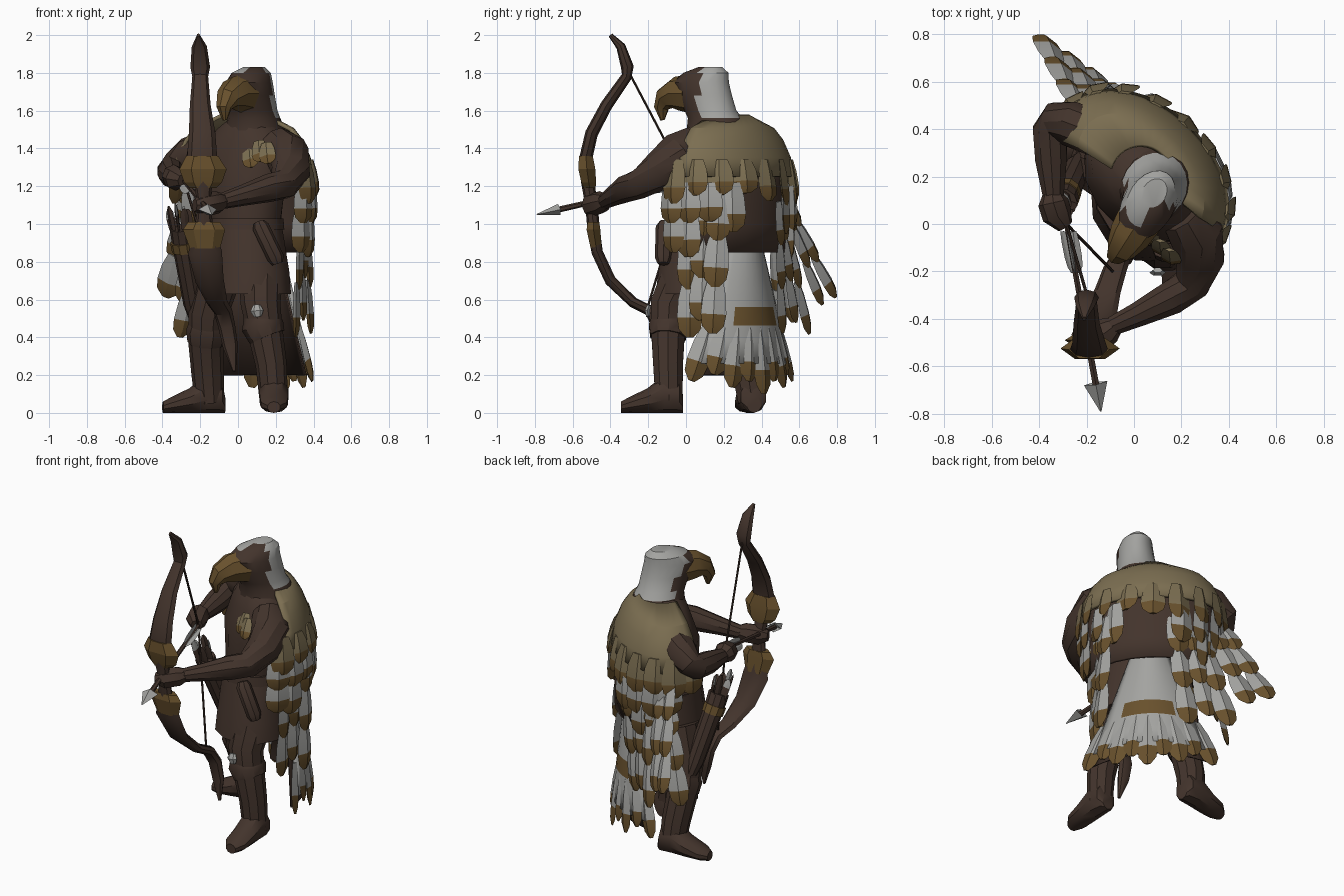
import bpy, bmesh, math, random
from mathutils import Vector as V

if "Cube" in bpy.data.objects:
    bpy.data.objects.remove(bpy.data.objects["Cube"])

random.seed(4)
X, Z = V((1, 0, 0)), V((0, 0, 1))
S = V((1, -1, 0)).normalized()       # archer's left
B = V((1, 1, 0)).normalized()        # archer's back
F = V((-.53, -.85, 0)).normalized()  # where the head looks
C = V((0.03, 0.2, 0))                # body axis
BROWN, GOLD, TAN, GREY, DARK = range(5)
MATS = []
for nm, c in (("leather_brown", (.056, .034, .025)), ("feather_gold", (.14, .082, .026)),
              ("mantle_tan", (.2, .157, .083)), ("feather_grey", (.37, .37, .355)),
              ("dark_brown", (.036, .022, .016))):
    MATS.append(bpy.data.materials.new(nm))
    MATS[-1].diffuse_color = (*c, 1)


def finish(bm, name, angle=25, thick=0):
    bmesh.ops.recalc_face_normals(bm, faces=bm.faces[:])
    me = bpy.data.meshes.new(name)
    bm.to_mesh(me)
    bm.free()
    for m in MATS:
        me.materials.append(m)
    me.shade_smooth()
    me.set_sharp_from_angle(angle=math.radians(angle))
    ob = bpy.data.objects.new(name, me)
    bpy.context.collection.objects.link(ob)
    if thick:
        mod = ob.modifiers.new("thickness", "SOLIDIFY")
        mod.thickness, mod.offset = thick, 0


def loft(name, rows, mat=BROWN, ref=Z, n=10, axis=None, rule=None, angle=35):
    """Elliptical rings (x, y, z, radius along ref, other radius) joined along a path."""
    bm, rings = bmesh.new(), []
    pts = [V(r[:3]) for r in rows]
    for i, r in enumerate(rows):
        t = axis or (pts[min(i + 1, len(pts) - 1)] - pts[max(i - 1, 0)]).normalized()
        a = (ref - t * ref.dot(t)).normalized()
        b = t.cross(a)
        rings.append([bm.verts.new(pts[i] + a * r[3] * math.cos(k * math.tau / n)
                                   + b * r[-1] * math.sin(k * math.tau / n)) for k in range(n)])
    for p, q in zip(rings, rings[1:]):
        for k in range(n):
            bm.faces.new((p[k], p[(k + 1) % n], q[(k + 1) % n], q[k]))
    bm.faces.new(rings[0])
    bm.faces.new(rings[-1])
    bmesh.ops.recalc_face_normals(bm, faces=bm.faces[:])
    for f in bm.faces:
        f.material_index = rule(f) if rule else mat
    finish(bm, name, angle)


def sheet(name, fn, us, vs, rule, thick):
    bm = bmesh.new()
    grid = [[bm.verts.new(fn(u, v)) for u in us] for v in vs]
    for r, (p, q) in enumerate(zip(grid, grid[1:])):
        for i in range(len(us) - 1):
            bm.faces.new((p[i], p[i + 1], q[i + 1], q[i])).material_index = rule(r, i)
    finish(bm, name, 25, thick)


def feather(bm, p, q, w, out, base=GREY, tip=GOLD):
    d = q - p
    side = d.cross(out).normalized()
    nrm = side.cross(d).normalized()
    rings = []
    for u, k in ((0, .6), (.3, .9), (.64, 1), (.86, .85), (1, .3)):
        c, h = p + d * u, w * k
        rings.append([bm.verts.new(c + o) for o in
                      (side * h, nrm * h * .35, -side * h, -nrm * h * .25)])
    for i, (a, b) in enumerate(zip(rings, rings[1:])):
        for k in range(4):
            f = bm.faces.new((a[k], a[(k + 1) % 4], b[(k + 1) % 4], b[k]))
            f.material_index = base if i < 2 else tip
    bm.faces.new(rings[0]).material_index = base
    bm.faces.new(rings[-1]).material_index = tip


# torso, skirt, belt and pouch
loft("torso", [(.04, .12, .92, .19, .17), (.04, .13, 1.1, .22, .18), (.03, .17, 1.3, .28, .2),
               (.04, .18, 1.43, .27, .17), (.06, .17, 1.51, .18, .15), (.07, .16, 1.57, .1, .1)],
     ref=S, n=14, axis=Z)
loft("skirt", [(.05, .07, .63, .25, .22), (.05, .075, .75, .24, .21), (.04, .11, 1.02, .2, .185)],
     ref=S, n=12, axis=Z)
loft("belt", [(.04, .11, .97, .22, .2), (.04, .11, 1.03, .215, .195)], BROWN, S, 12, Z)
loft("pouch", [(.11, -.11, 1.01, .03), (.12, -.115, .985, .045), (.2, -.12, .82, .045),
               (.21, -.12, .79, .03)], ref=X, n=8)

# legs, boots and knee plate
loft("left_leg", [(.12, 0, .76, .12), (.12, -.09, .57, .105), (.14, -.095, .45, .095),
                  (.175, -.095, .26, .083), (.19, -.09, .06, .075)], ref=X)
loft("right_leg", [(-.09, .2, .76, .12), (-.16, .23, .52, .105), (-.17, .28, .36, .092),
                   (-.16, .33, .2, .086), (-.15, .35, .06, .078)], ref=X)
loft("left_boot_cuff", [(.13, -.09, .5, .1), (.13, -.09, .46, .112), (.155, -.095, .4, .098)], ref=X)
loft("right_boot_cuff", [(-.16, .25, .47, .1), (-.165, .26, .43, .11), (-.17, .28, .37, .098)], ref=X)
for name, heel, d in (("left_boot", V((.19, -.015, 0)), V((0, -1, 0))),
                      ("right_boot", V((-.07, .36, 0)), V((-1, -.12, 0)).normalized())):
    rows = [(0, .045, .04), (.02, .085, .07), (.1, .1, .08), (.19, .065, .078), (.28, .043, .072), (.33, .03, .035)]
    loft(name, [(*(heel + d * s + Z * h), h, w) for s, h, w in rows], axis=d)
loft("knee_plate", [(.1, -.195, .57, .02, .012), (.1, -.205, .54, .035, .015), (.105, -.2, .51, .02, .012)],
     GREY, X, 6)

# arms and hands
loft("left_arm", [(.2, .04, 1.42, .1), (.26, -.04, 1.37, .12), (.28, -.14, 1.28, .105),
                  (.245, -.25, 1.21, .08), (.16, -.31, 1.19, .075), (.02, -.38, 1.15, .055),
                  (-.09, -.43, 1.12, .042)])
loft("left_hand", [(-.07, -.42, 1.125, .035), (-.11, -.45, 1.115, .06), (-.18, -.5, 1.1, .062),
                   (-.23, -.52, 1.1, .035)], n=8)
loft("right_arm", [(-.16, .38, 1.4, .1), (-.26, .42, 1.36, .1), (-.335, .44, 1.31, .075),
                   (-.355, .4, 1.28, .075), (-.35, .27, 1.26, .07), (-.34, .11, 1.24, .045)])
loft("right_hand", [(-.345, .13, 1.24, .04), (-.34, .09, 1.25, .065), (-.325, .04, 1.24, .065),
                    (-.29, -.01, 1.23, .035)], n=8)


# hood: brown collar and cheek stripe, grey back and crown; hooked beak
def hood_rule(f):
    c = f.calc_center_median() - V((.07, .11, 0))
    limit = -.015 if c.dot(V((.85, -.53, 0))) > .03 else .085
    return GREY if c.z > 1.57 and c.dot(F) < limit and not (c.dot(F) > 0 and c.z < 1.64) else BROWN


loft("hood", [(.09, .17, 1.48, .165, .17), (.085, .155, 1.56, .135, .15), (.08, .13, 1.6, .122, .145),
              (.07, .1, 1.68, .112, .155), (.06, .08, 1.75, .108, .16), (.07, .105, 1.8, .092, .13),
              (.085, .13, 1.832, .05, .065)], ref=F.cross(Z), n=20, axis=Z, rule=hood_rule)
loft("beak", [(.03, .03, 1.69, .098, .105), (-.02, -.05, 1.69, .088, .09), (-.055, -.105, 1.665, .066, .065),
              (-.075, -.13, 1.615, .042, .04), (-.07, -.125, 1.55, .012)], GOLD, F.cross(Z), 8)

# mantle over the shoulders, and brown lining below it
TAB = [(1.57, .13, .13), (1.5, .31, .2), (1.4, .4, .26), (1.2, .43, .3), (.5, .4, .3)]


def cape(deg, z, k=1.0):
    for (z0, a0, b0), (z1, a1, b1) in zip(TAB, TAB[1:]):
        if z >= z1:
            t = (z0 - z) / (z0 - z1)
            r = math.radians(deg)
            return C + (S * (a0 + (a1 - a0) * t) * math.sin(r)
                        + B * (b0 + (b1 - b0) * t) * math.cos(r)) * k + Z * z


sheet("mantle", cape, [-120 + 195 * i / 18 for i in range(19)], (1.57, 1.5, 1.44, 1.35, 1.25),
      lambda r, i: TAN, .02)
sheet("back_lining", lambda a, z: cape(a, z, .9), range(-80, 81, 16), (1.4, 1.2, 1.0, .85),
      lambda r, i: BROWN, .02)

# rows of feathers under the mantle, leaving a gap in the middle of the back
bm = bmesh.new()
for top, bottom, lo, hi, gap, k, base in ((1.34, 1.13, -110, 80, 0, 1.01, TAN), (1.22, .98, -85, 85, 28, .98, GREY),
                                          (1.08, .84, -70, 85, 52, .95, GREY)):
    for i in range(10):
        ang = lo + (hi - lo) * i / 9
        if abs(ang) >= gap:
            feather(bm, cape(ang, top, k), cape(ang, bottom + random.uniform(-.04, .04), k + .02),
                    .075, cape(ang, top) - C - Z * top, base)
finish(bm, "mantle_feathers")


# hanging columns of overlapping feathers on both sides
def columns(name, t0, t1, b0, b1, count, w, out, sag=0.0):
    bm = bmesh.new()
    for j in range(count):
        t = j / (count - 1)
        p, q = V(t0).lerp(V(t1), t), V(b0).lerp(V(b1), t)
        q.z += (.08 if j % 2 else 0) - sag * math.sin(math.pi * t)
        for s in range(3):
            feather(bm, p.lerp(q, max(0, (s - .15) / 3)), p.lerp(q, (s + 1) / 3) + out * .015, w, out)
    finish(bm, name)


columns("left_drape", (.34, .02, 1.16), (.36, .18, 1.16), (.29, .02, .4), (.37, .14, .42), 3, .068, X)
columns("right_drape", (.1, .49, 1.12), (-.24, .5, 1.18), (.0, .5, .42), (-.39, .78, .61), 5, .068,
        V((.4, 1, .2)).normalized(), .1)
columns("right_inner_drape", (-.18, .46, 1.05), (-.1, .5, 1.05), (-.3, .48, .4), (-.16, .55, .4), 2,
        .06, V((-.6, 1, 0)).normalized())


# flared tail panel with a gold band, brown lining and pointed feather hem
def panel(u, z):
    t = (1.05 - z) / .85
    return C + S * u * (.06 + .29 * t) + B * (.2 + .09 * t - .14 * u * u * (.3 + .7 * t)) + Z * z


us = [-1 + i / 5 for i in range(11)]
sheet("tail_panel", panel, us, (1.05, .9, .75, .65, .56, .46, .38, .26),
      lambda r, i: GOLD if r == 4 and 2 <= i <= 7 else GREY, .025)
sheet("tail_lining", lambda u, z: panel(u, z) - B * .035, us, (1.05, .65, .2), lambda r, i: BROWN, .01)
bm = bmesh.new()
for i in range(9):
    u = -1 + i / 4
    feather(bm, panel(u, .45), panel(u * 1.05, .1 + .05 * (i % 2) + .07 * abs(u)), .062, B + S * u * .6)
finish(bm, "tail_hem")

# small feathers on the chest by the left shoulder
bm = bmesh.new()
for x, z in ((.01, 1.38), (.06, 1.41), (.11, 1.44), (.15, 1.43)):
    feather(bm, V((x, .035 - x * .95, z)), V((x + .01, -.025 - x * .95, z - .11)), .045, V((-.2, -1, .2)), TAN)
finish(bm, "chest_feathers")

# recurve bow, gold guards and the drawn string
loft("bow", [(-.21, -.4, 2, .008, .012), (-.205, -.345, 1.94, .04, .025), (-.2, -.31, 1.83, .052, .034),
             (-.2, -.315, 1.78, .042, .028), (-.2, -.42, 1.63, .055, .032), (-.19, -.5, 1.48, .07, .034),
             (-.19, -.53, 1.35, .08, .035), (-.185, -.52, 1.22, .05, .035), (-.18, -.5, 1.1, .033, .033),
             (-.18, -.49, .98, .05, .033), (-.175, -.47, .85, .09, .03), (-.15, -.4, .7, .075, .03),
             (-.11, -.28, .585, .055, .028), (-.08, -.19, .54, .05, .03), (-.06, -.15, .46, .045, .032),
             (-.04, -.145, .35, .04, .028), (-.02, -.16, .22, .008, .01)], ref=X, n=8)
loft("upper_guard", [(-.185, -.51, 1.19, .07, .036), (-.185, -.515, 1.22, .1, .045),
                     (-.185, -.525, 1.29, .125, .052), (-.19, -.53, 1.36, .085, .042)], GOLD, X, 6, Z, angle=12)
loft("lower_guard", [(-.18, -.49, 1.01, .085, .036), (-.18, -.49, .97, .112, .042),
                     (-.175, -.475, .87, .08, .034)], GOLD, X, 6, Z, angle=12)
NOCK = (-.285, .0, 1.23)
for part, end in (("upper_string", (-.2, -.295, 1.79)), ("lower_string", (-.09, -.2, .57))):
    loft(part, [(*end, .007), (*NOCK, .007)], DARK, X, 6)

# nocked arrow
head = V((-.14, -.79, 1.05))
d = V(NOCK) - head
at = lambda u: tuple(head + d * u)
loft("arrow_shaft", [(*at(.12), .016), (*at(1), .012)], BROWN, Z, 6)
loft("arrow_head", [(*at(0), .003, .003), (*at(.15), .03, .05), (*at(.13), .012, .014)], GREY, Z, 4, -d.normalized())
bm = bmesh.new()
for o in (Z, X, -X - Z):
    feather(bm, V(at(.96)) + o * .022, V(at(.74)) + o * .013, .024, o.cross(d), GREY, GREY)
finish(bm, "arrow_fletching")

# quiver at the right hip with spare arrows
loft("quiver", [(-.22, .27, .5, .04), (-.235, .24, .58, .055), (-.29, .12, .9, .06), (-.3, .09, .98, .062)], ref=X)
loft("quiver_band", [(-.285, .135, .86, .065), (-.293, .115, .91, .067)], GOLD, X)
bm = bmesh.new()
for i in range(7):
    o = V((.04 * math.cos(i * .9), .04 * math.sin(i * .9), 0))
    feather(bm, V((-.3, .1, .94)) + o, V((-.32, .06, 1.08 + .015 * (i % 3))) + o * 1.3, .024,
            V((math.sin(i), math.cos(i), 0)), BROWN, GREY if i % 2 else BROWN)
finish(bm, "spare_arrows")

for m in bpy.data.materials:
    if m.users and not m.is_grease_pencil:
        m.use_nodes = True
        m.node_tree.nodes["Principled BSDF"].inputs["Base Color"].default_value = m.diffuse_color
